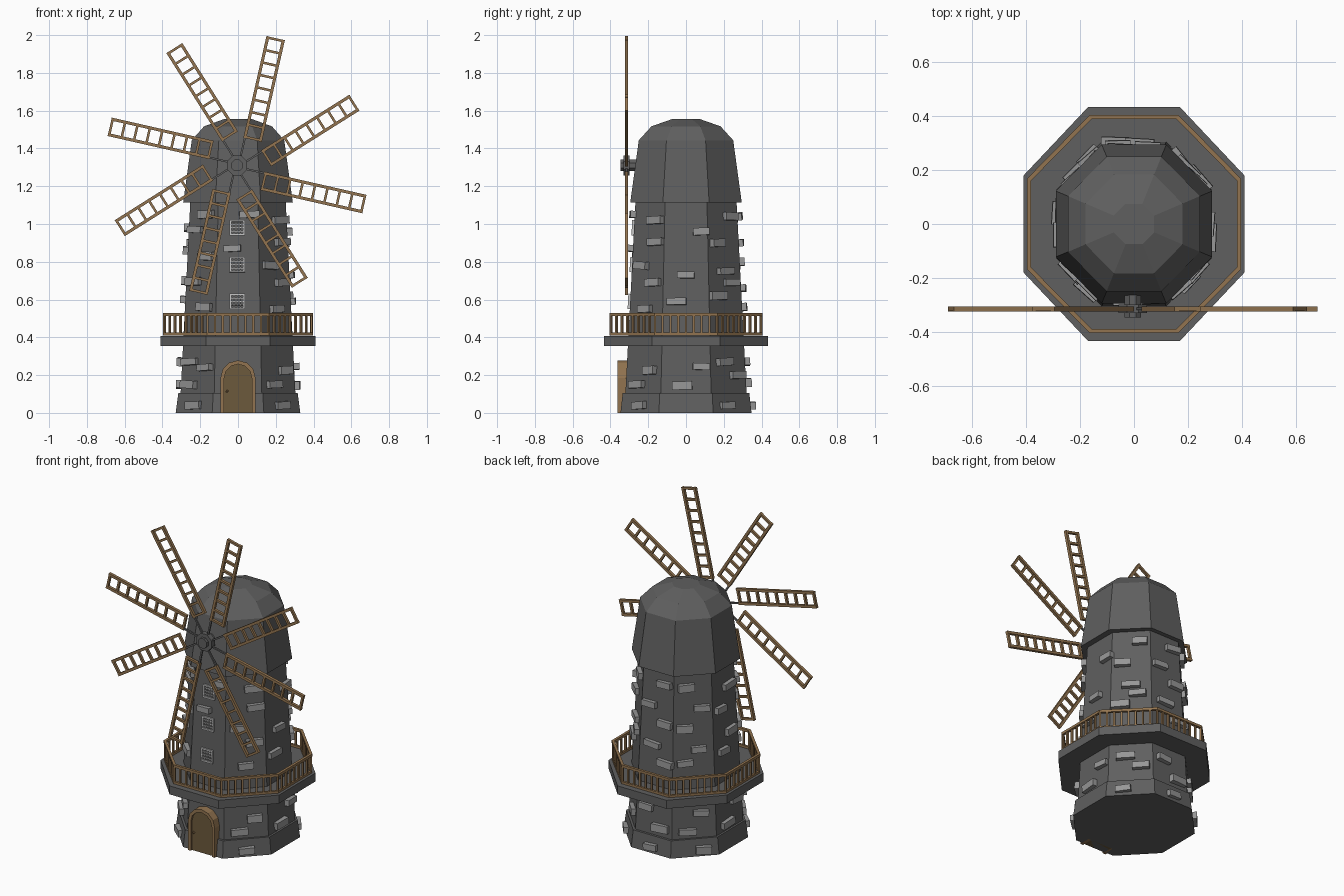
import bpy, bmesh, math, random
from mathutils import Matrix, Vector

if "Cube" in bpy.data.objects:
    bpy.data.objects.remove(bpy.data.objects["Cube"])

random.seed(4)

def material(name, rgb):
    m = bpy.data.materials.new(name)
    m.diffuse_color = (*rgb, 1)
    m.use_nodes = True
    m.node_tree.nodes["Principled BSDF"].inputs["Base Color"].default_value = m.diffuse_color
    return m

STONE = material("dark_stone", (0.115, 0.115, 0.115))
BRICK = material("light_brick", (0.31, 0.31, 0.31))
WOOD = material("wood", (0.29, 0.175, 0.08))
DOOR = material("door_wood", (0.15, 0.10, 0.045))
WHITE = material("window_grey", (0.55, 0.55, 0.55))

def finish(bm, name, mat):
    bmesh.ops.recalc_face_normals(bm, faces=bm.faces[:])
    me = bpy.data.meshes.new(name)
    bm.to_mesh(me)
    bm.free()
    me.materials.append(mat)
    ob = bpy.data.objects.new(name, me)
    bpy.context.collection.objects.link(ob)
    return ob

def box(bm, frame, loc, size):
    m = frame @ Matrix.Translation(loc) @ Matrix.Diagonal((*size, 1))
    return bmesh.ops.create_cube(bm, size=1, matrix=m)["verts"]

def corner(ax, ay, z, k):
    a = math.radians(45 * k - 22.5)
    c = math.cos(math.radians(22.5))
    return Vector((ax * math.cos(a) / c, ay * math.sin(a) / c, z))

def loft(name, rings, mat):
    """Octagonal solid through rings of (half x, half y, z)."""
    bm = bmesh.new()
    loops = [[bm.verts.new(corner(*r, k)) for k in range(8)] for r in rings]
    for a, b in zip(loops, loops[1:]):
        for k in range(8):
            j = (k + 1) % 8
            bm.faces.new((a[k], a[j], b[j], b[k]))
    bm.faces.new(loops[0])
    bm.faces.new(loops[-1])
    return finish(bm, name, mat)

def prism(bm, pts, y0, y1):
    """Extrude an xz outline from y0 to y1."""
    a = [bm.verts.new((x, y0, z)) for x, z in pts]
    b = [bm.verts.new((x, y1, z)) for x, z in pts]
    bm.faces.new(a)
    bm.faces.new(b)
    n = len(pts)
    for i in range(n):
        j = (i + 1) % n
        bm.faces.new((a[i], a[j], b[j], b[i]))

# Tower, base, balcony deck and cap
loft("base", [(0.33, 0.347, 0), (0.316, 0.335, 0.105)], STONE)
loft("tower", [(0.305, 0.322, 0.08), (0.252, 0.267, 1.13)], STONE)
loft("balcony_deck", [(0.41, 0.435, 0.355), (0.41, 0.435, 0.408)], STONE)
loft("cap", [(0.29, 0.295, 1.115), (0.245, 0.25, 1.443), (0.18, 0.183, 1.517),
             (0.075, 0.075, 1.555)], STONE)

def half(z):
    if z < 0.1:
        return 0.323, 0.341
    t = (z - 0.08) / 1.05
    return 0.305 - 0.053 * t, 0.322 - 0.055 * t

def wall_frame(k, z):
    """x along the wall, y up the wall, z outward; side 0 faces +x, side 6 faces -y."""
    mid = lambda h: (corner(*half(h), h, k) + corner(*half(h), h, k + 1)) / 2
    tan = (corner(*half(z), z, k + 1) - corner(*half(z), z, k)).normalized()
    up = Vector((0, 0, 1)) if z < 0.15 else (mid(z + 0.04) - mid(z - 0.04)).normalized()
    m = Matrix((tan, up, tan.cross(up))).transposed().to_4x4()
    m.translation = mid(z)
    return m

# Protruding bricks: (position along wall, height) for each of the eight sides
bricks = {
    0: [(0, .73), (.08, .96), (-.05, .59), (.08, .245), (-.02, .145)],
    1: [(-.05, .9), (.0, .75), (.04, .69), (-.06, .62), (-.03, .27), (.06, .2), (-.04, .04), (.05, 1.04)],
    2: [(.05, 1.04), (-.05, .9), (.06, .8), (-.02, .66), (.07, .56), (-.05, .27), (.05, .16), (.0, .04)],
    3: [(-.04, 1.03), (.05, .9), (-.05, .78), (.03, .65), (-.05, .57), (.04, .26), (-.04, .15), (.05, .04)],
    4: [(.04, .98), (-.05, .86), (.04, .7), (-.04, .6), (.06, .27), (-.03, .15)],
    5: [(.03, 1.05), (-.05, .97), (.04, .83), (-.05, .695), (.04, .56), (-.06, .27), (.06, .24), (-.06, .15), (.0, .04)],
    6: [(-.03, .87), (.06, 1.05)],
    7: [(.05, 1.02), (.06, .905), (-.04, .78), (.05, .69), (.0, .55), (.05, .225), (-.04, .15), (.0, .04)],
}
bm = bmesh.new()
for k, spots in bricks.items():
    for u, z in spots:
        w, h = random.uniform(.085, .11), random.uniform(.034, .046)
        tilt = Matrix.Rotation(random.uniform(-.06, .06), 4, 'Z') @ Matrix.Rotation(random.uniform(-.1, .1), 4, 'Y')
        box(bm, wall_frame(k, z) @ Matrix.Translation((u, 0, 0)) @ tilt,
            (0, 0, 0.006), (w, h, 0.04))
finish(bm, "bricks", BRICK)

# Balcony railing: rails and balusters along each side
bm = bmesh.new()
for k in range(8):
    a, b = corner(.39, .397, 0, k), corner(.39, .397, 0, k + 1)
    d = (b - a).normalized()
    m = Matrix((d, Vector((0, 0, 1)), d.cross(Vector((0, 0, 1))))).transposed().to_4x4()
    m.translation = (a + b) / 2
    L = (b - a).length
    box(bm, m, (0, .522, 0), (L + .006, .016, .016))
    box(bm, m, (0, .418, 0), (L + .006, .014, .014))
    for i in range(8):
        box(bm, m, (L * (i / 8 - .5), .467, 0), (.011, .1, .011))
finish(bm, "balcony_railing", WOOD)

# Arched door with frame and knob
def arch(r):
    top = [(r * math.cos(math.pi * i / 6), .185 + r * math.sin(math.pi * i / 6)) for i in range(7)]
    return [(r, 0)] + top + [(-r, 0)]

bm = bmesh.new()
outer, inner = arch(.093), arch(.073)
for i in range(len(outer) - 1):
    prism(bm, [outer[i], outer[i + 1], inner[i + 1], inner[i]], -.363, -.29)
bmesh.ops.remove_doubles(bm, verts=bm.verts[:], dist=1e-5)
seen = {}
for f in bm.faces:      # drop the doubled faces between arch segments
    seen.setdefault(frozenset(v.index for v in f.verts), []).append(f)
bm.verts.index_update()
seen = {}
for f in bm.faces:
    seen.setdefault(frozenset(v.index for v in f.verts), []).append(f)
bmesh.ops.delete(bm, geom=[f for g in seen.values() if len(g) > 1 for f in g], context='FACES_ONLY')
finish(bm, "door_frame", WOOD)
bm = bmesh.new()
prism(bm, inner, -.35, -.29)
finish(bm, "door", DOOR)
bm = bmesh.new()
bmesh.ops.create_icosphere(bm, subdivisions=1, radius=.008, matrix=Matrix.Translation((-.058, -.355, .115)))
finish(bm, "door_knob", WOOD)

# Lattice windows up the front
bm = bmesh.new()
for z in (.59, .785, .98):
    m = wall_frame(6, z)
    for s in (-1, 1):
        box(bm, m, (s * .036 - .004, 0, .004), (.009, .081, .016))
        box(bm, m, (-.004, s * .036, .004), (.081, .009, .016))
    for t in (-.018, 0, .018):
        box(bm, m, (t - .004, 0, .003), (.005, .072, .01))
        box(bm, m, (-.004, t, .003), (.072, .005, .01))
finish(bm, "windows", WHITE)

# Sails: eight ladders, each with its leading beam on the radius
HUB = Vector((-.005, -.315, 1.31))
rails, spars = bmesh.new(), bmesh.new()
R0, R1, W = .15, .703, .10
for i in range(8):
    m = Matrix.Translation(HUB) @ Matrix.Rotation(-math.radians(77.2 + 45 * i), 4, 'Y')
    for z in (-.008, -W + .008):
        box(rails, m, ((R0 + R1) / 2, 0, z), (R1 - R0, .018, .016))
    for j in range(9):
        x = R0 + .007 + (R1 - R0 - .014) * j / 8
        box(rails, m, (x, 0, -W / 2), (.013, .016, W - .01))
    box(spars, m, (.09, 0, -.008), (.14, .01, .01))
finish(rails, "sails", WOOD)
finish(spars, "sail_spars", STONE)

# Hub and axle
bm = bmesh.new()
for r, y0, y1 in ((.057, -.33, -.298), (.033, -.347, -.23)):
    ring = [(HUB.x + r * math.cos(math.radians(45 * k + 22.5)),
             HUB.z + r * math.sin(math.radians(45 * k + 22.5))) for k in range(8)]
    prism(bm, ring, y0, y1)
finish(bm, "hub", STONE)
